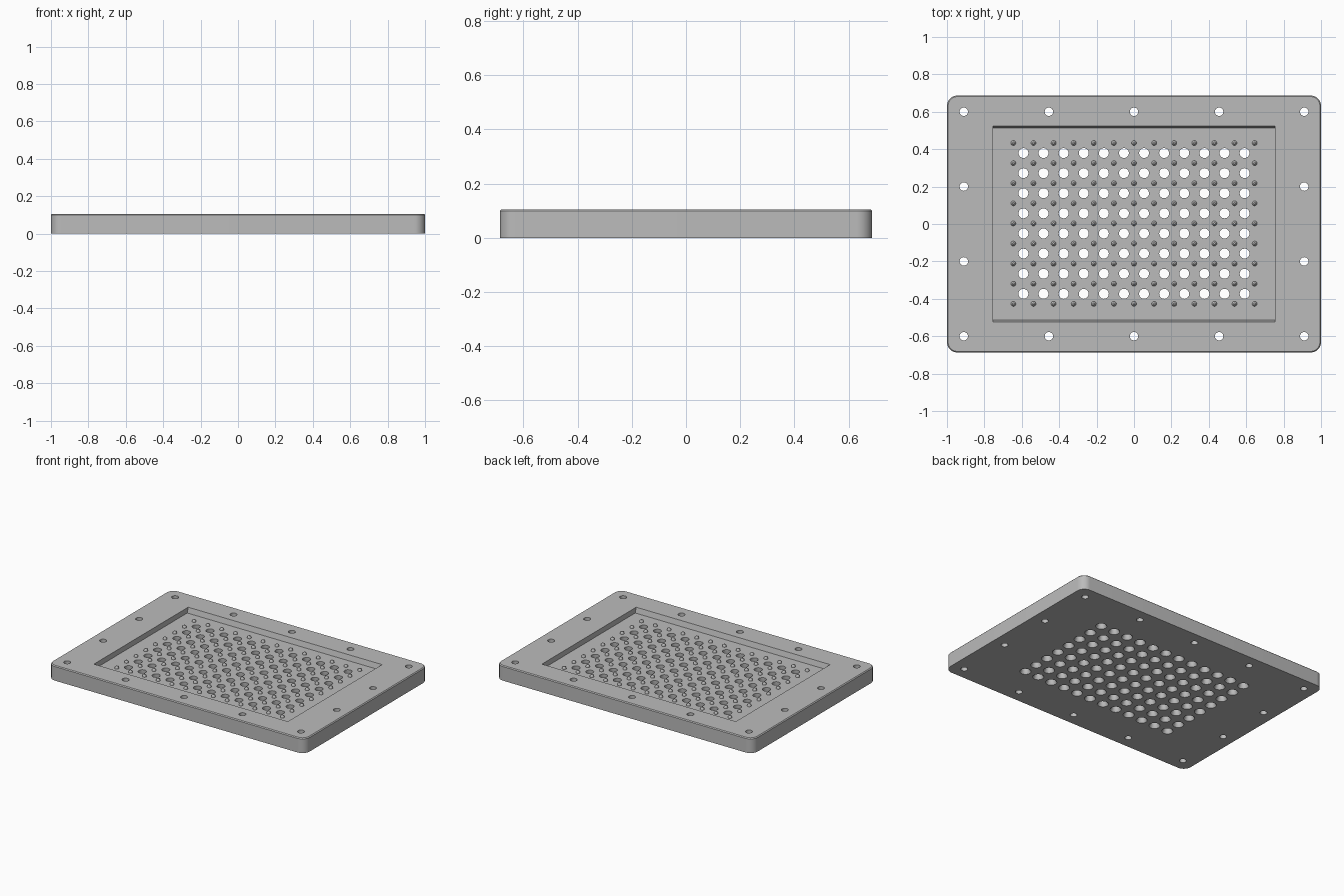
import bpy, bmesh, math

if "Cube" in bpy.data.objects:
    bpy.data.objects.remove(bpy.data.objects["Cube"])

HALF_X, HALF_Y, HEIGHT = 1.0, 0.687, 0.105
FLOOR = 0.068
PITCH = 0.1075

grey = bpy.data.materials.new("plain grey")
grey.use_nodes = True
grey.diffuse_color = (0.5, 0.5, 0.5, 1)
grey.node_tree.nodes["Principled BSDF"].inputs["Base Color"].default_value = (0.5, 0.5, 0.5, 1)


def add_stack(bm, rings):
    """Skin a stack of equal-length point rings and cap both ends."""
    loops = [[bm.verts.new(p) for p in ring] for ring in rings]
    n = len(loops[0])
    for low, high in zip(loops, loops[1:]):
        for i in range(n):
            j = (i + 1) % n
            bm.faces.new((low[i], low[j], high[j], high[i]))
    bm.faces.new(loops[0][::-1])
    bm.faces.new(loops[-1])


def circle(x, y, z, r, n):
    return [(x + r * math.cos(2 * math.pi * i / n),
             y + r * math.sin(2 * math.pi * i / n), z) for i in range(n)]


def rounded_rect(hx, hy, r, z, steps=10):
    points = []
    for k, (sx, sy) in enumerate(((1, 1), (-1, 1), (-1, -1), (1, -1))):
        for i in range(steps + 1):
            a = math.pi / 2 * (k + i / steps)
            points.append((sx * (hx - r) + r * math.cos(a),
                           sy * (hy - r) + r * math.sin(a), z))
    return points


def rect(hx, hy, z):
    return [(hx, hy, z), (-hx, hy, z), (-hx, -hy, z), (hx, -hy, z)]


def make(name, bm):
    mesh = bpy.data.meshes.new(name)
    bm.to_mesh(mesh)
    bm.free()
    mesh.materials.append(grey)
    obj = bpy.data.objects.new(name, mesh)
    bpy.context.collection.objects.link(obj)
    return obj


def grid(columns, rows):
    for c in range(columns):
        for r in range(rows):
            yield (c - (columns - 1) / 2) * PITCH, (r - (rows - 1) / 2) * PITCH + 0.003


def lathe_set(name, places, profile, sides):
    bm = bmesh.new()
    for x, y in places:
        add_stack(bm, [circle(x, y, z, r, sides) for r, z in profile])
    return make(name, bm)


# Plate with rounded corners and a fine top chamfer
bm = bmesh.new()
add_stack(bm, [rounded_rect(HALF_X, HALF_Y, 0.056, 0),
               rounded_rect(HALF_X, HALF_Y, 0.056, HEIGHT - 0.006),
               rounded_rect(HALF_X - 0.006, HALF_Y - 0.006, 0.05, HEIGHT)])
plate = make("plate", bm)

# Shallow tray recess, long walls slightly sloped
bm = bmesh.new()
add_stack(bm, [rect(0.755, 0.514, FLOOR), rect(0.755, 0.524, HEIGHT),
               rect(0.755, 0.524, HEIGHT + 0.05)])
recess = make("recess_cutter", bm)

# Drain holes, countersunk from below
drains = lathe_set("drain_hole_cutter", grid(12, 8),
                   [(0.036, -0.02), (0.036, 0), (0.0265, 0.018), (0.0265, 0.15)], 24)

# Mounting holes around the rim
rim = [(x * 0.455, y * 0.6) for x in range(-2, 3) for y in (-1, 1)]
rim += [(x * 0.91, y * 0.2) for x in (-1, 1) for y in (-1, 1)]
mounts = lathe_set("mounting_hole_cutter", rim, [(0.0225, -0.02), (0.0225, 0.15)], 24)

for cutter in (recess, drains, mounts):
    cutter.hide_render = True
    cut = plate.modifiers.new(cutter.name, 'BOOLEAN')
    cut.operation = 'DIFFERENCE'
    cut.solver = 'EXACT'
    cut.object = cutter

bpy.context.view_layer.objects.active = plate
for cut in list(plate.modifiers):
    bpy.ops.object.modifier_apply(modifier=cut.name)
for cutter in (recess, drains, mounts):
    bpy.data.objects.remove(cutter)

# Small tapered studs between the drain holes
studs = lathe_set("studs", grid(13, 9),
                  [(0.0135, FLOOR - 0.002), (0.0135, FLOOR + 0.004),
                   (0.0105, FLOOR + 0.012), (0.005, FLOOR + 0.017)], 12)

bpy.ops.object.select_all(action='DESELECT')
for obj in (plate, studs):
    obj.select_set(True)
bpy.ops.object.shade_smooth_by_angle(angle=math.radians(30))
